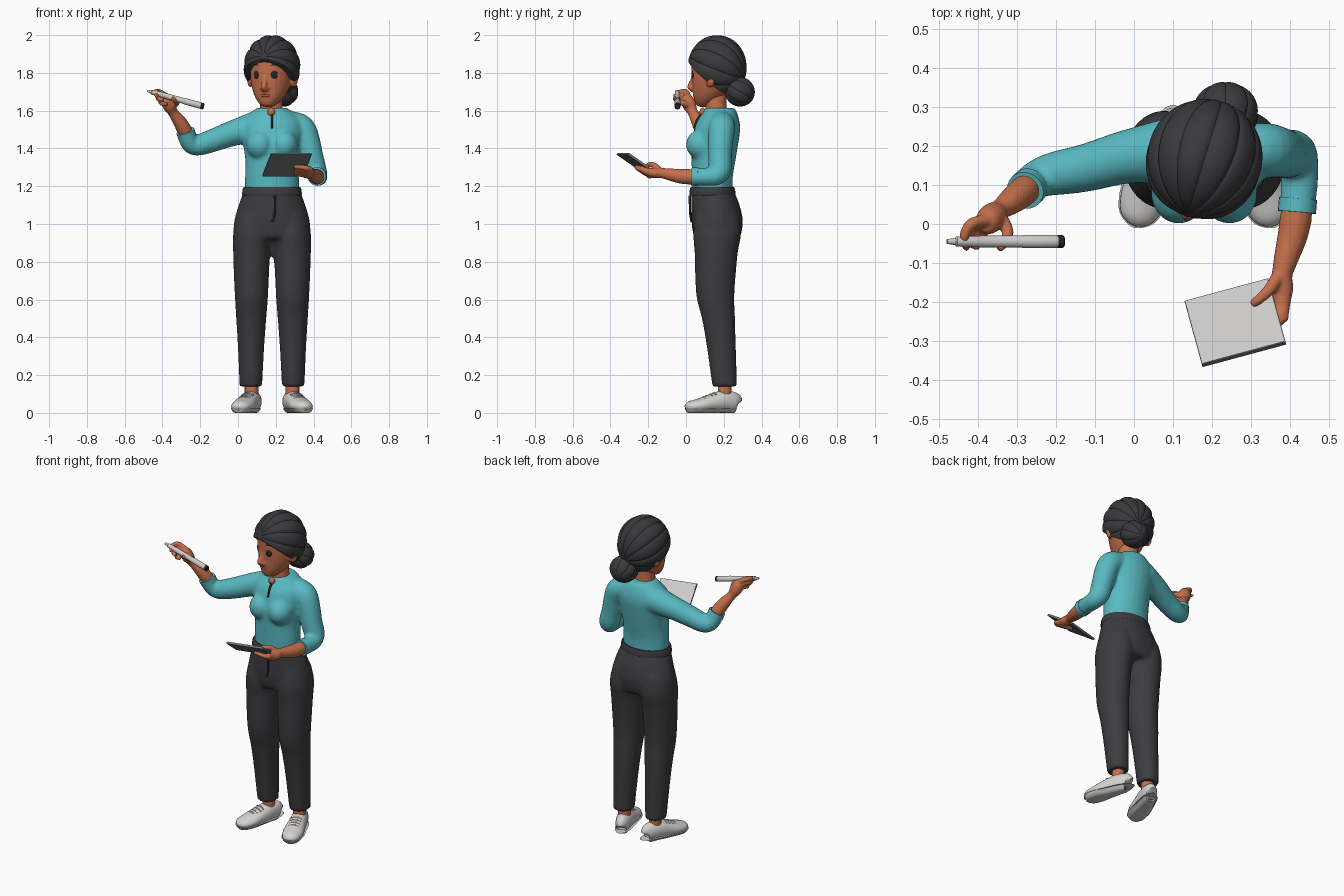
import bpy, bmesh
from math import sin, cos, pi, radians, atan2, sqrt
from mathutils import Vector, Matrix

cube = bpy.data.objects.get("Cube")
if cube:
    bpy.data.objects.remove(cube)


def material(name, r, g, b):
    m = bpy.data.materials.new(name)
    m.use_nodes = True
    m.diffuse_color = (r, g, b, 1)
    bsdf = m.node_tree.nodes["Principled BSDF"]
    bsdf.inputs["Base Color"].default_value = (r, g, b, 1)
    bsdf.inputs["Roughness"].default_value = 0.7
    return m


SKIN = material("skin", 0.56, 0.16, 0.07)
LIP = material("lip", 0.38, 0.09, 0.05)
TEAL = material("teal cloth", 0.1, 0.49, 0.54)
HAIR = material("dark hair", 0.042, 0.04, 0.045)
PANTS = material("charcoal cloth", 0.046, 0.045, 0.05)
WHITE = material("shoe white", 0.66, 0.65, 0.63)
GREY = material("light grey", 0.6, 0.59, 0.58)
DARK = material("dark grey", 0.18, 0.18, 0.18)
BLACK = material("near black", 0.02, 0.018, 0.018)


def smooth_rings(rings, steps):
    """Catmull-Rom resampling of rings (x, y, z, a, b)."""
    out = []
    for i in range(len(rings) - 1):
        p = [rings[max(0, min(len(rings) - 1, i + k))] for k in (-1, 0, 1, 2)]
        for s in range(steps):
            t = s / steps
            out.append([b + 0.5 * t * (c - a + t * (2 * a - 5 * b + 4 * c - d + t * (3 * (b - c) + d - a)))
                        for a, b, c, d in zip(*p)])
    return out + [list(rings[-1])]


def tube(bm, rings, level=False, n=24, steps=4):
    """Loft of elliptical rings; level keeps every ring horizontal."""
    rings = [tuple(r) if len(r) == 5 else tuple(r) + (r[3],) for r in rings]
    rings = smooth_rings(rings, steps)
    pts = [Vector(r[:3]) for r in rings]
    u, loops = None, []
    for i, r in enumerate(rings):
        t = (pts[min(i + 1, len(pts) - 1)] - pts[max(i - 1, 0)]).normalized()
        if level:
            u, v = Vector((1, 0, 0)), Vector((0, 1, 0))
        else:
            if u is None:
                u = t.cross(Vector((0, 0, 1)))
                if u.length < 0.1:
                    u = Vector((1, 0, 0))
            u = (u - t * u.dot(t)).normalized()
            v = u.cross(t)
        a, b = max(r[3], 0.001), max(r[4], 0.001)
        loops.append([bm.verts.new(pts[i] + u * a * cos(2 * pi * k / n) + v * b * sin(2 * pi * k / n))
                      for k in range(n)])
    for lo, hi in zip(loops, loops[1:]):
        for k in range(n):
            bm.faces.new((lo[k], lo[(k + 1) % n], hi[(k + 1) % n], hi[k]))
    bm.faces.new(loops[0])
    bm.faces.new(loops[-1])


def ball(bm, loc, radii, turn=0.0):
    m = Matrix.Translation(loc) @ Matrix.Rotation(turn, 4, 'Z') @ Matrix.Diagonal((*radii, 1))
    bmesh.ops.create_uvsphere(bm, u_segments=24, v_segments=16, radius=1, matrix=m)


def lobed_ball(bm, loc, radii, tilt, lobes, depth):
    """Sphere combed into strands running from front pole to back pole."""
    made = bmesh.ops.create_uvsphere(bm, u_segments=lobes * 10, v_segments=32, radius=1,
                                     matrix=Matrix.Rotation(pi / 2, 4, 'X'))
    for vert in made["verts"]:
        c = vert.co
        ring = sqrt(c.x ** 2 + c.z ** 2)
        groove = 1 - sqrt(abs(sin(lobes / 2 * atan2(c.z, c.x))))
        c *= 1 - depth * groove * ring
    bmesh.ops.transform(bm, verts=made["verts"], matrix=Matrix.Translation(loc)
                        @ Matrix.Diagonal((*radii, 1)) @ Matrix.Rotation(tilt, 4, 'X'))


def part(name, bm, mat, fuse=0, matrix=None):
    if matrix:
        bm.transform(matrix)
    bmesh.ops.recalc_face_normals(bm, faces=bm.faces[:])
    mesh = bpy.data.meshes.new(name)
    bm.to_mesh(mesh)
    bm.free()
    obj = bpy.data.objects.new(name, mesh)
    bpy.context.collection.objects.link(obj)
    mesh.materials.append(mat)
    bpy.ops.object.select_all(action='DESELECT')
    obj.select_set(True)
    bpy.context.view_layer.objects.active = obj
    bpy.ops.object.shade_smooth_by_angle(angle=radians(40))
    if fuse:
        mod = obj.modifiers.new("fuse", 'REMESH')
        mod.mode, mod.voxel_size, mod.use_smooth_shade = 'VOXEL', fuse, True
        mod = obj.modifiers.new("soften", 'SMOOTH')
        mod.factor, mod.iterations = 0.5, 6
    return obj


def tubes(name, mat, *paths, fuse=0, matrix=None, **kw):
    bm = bmesh.new()
    for path in paths:
        tube(bm, path, **kw)
    return part(name, bm, mat, fuse, matrix)


CX = 0.18  # middle of the body

# Shirt with both sleeves
bm = bmesh.new()
tube(bm, [(CX, y, z, a, b) for z, y, a, b in (
    (1.16, .14, .143, .106), (1.25, .14, .143, .108), (1.33, .145, .141, .116), (1.42, .152, .153, .124),
    (1.5, .165, .165, .122), (1.55, .172, .155, .11), (1.59, .18, .115, .09), (1.615, .18, .078, .078))], level=True)
for s in (-1, 1):
    ball(bm, (CX + s * .065, .08, 1.42), (.072, .08, .08))
left_sleeve = [(.27, .19, 1.535, .065), (.335, .19, 1.51, .07), (.365, .185, 1.45, .067), (.388, .18, 1.36, .063),
               (.41, .18, 1.285, .06), (.422, .155, 1.255, .052), (.424, .1, 1.25, .048), (.418, .03, 1.252, .046)]
right_sleeve = [(.1, .19, 1.515, .085), (-.02, .172, 1.483, .069), (-.12, .145, 1.447, .062), (-.2, .13, 1.42, .057),
                (-.238, .12, 1.417, .051), (-.262, .105, 1.44, .048), (-.277, .088, 1.488, .046)]
tube(bm, left_sleeve)
tube(bm, right_sleeve)
part("shirt", bm, TEAL, fuse=.01)
tubes("left_cuff", TEAL, [(.421, .065, 1.251, .049), (.418, .03, 1.252, .049)])
tubes("right_cuff", TEAL, [(-.269, .096, 1.462, .049), (-.279, .086, 1.492, .049)])
tubes("neck_slit", BLACK, [(CX, .098, 1.605, .006), (CX, .058, 1.55, .006), (CX, .043, 1.505, .005)], n=10)
bm = bmesh.new()
ball(bm, (CX - .004, .088, 1.592), (.02, .016, .024))
part("throat_notch", bm, SKIN)

# Trousers
bm = bmesh.new()
tube(bm, [(CX, y, z, a, b) for z, y, a, b in (
    (1.18, .14, .148, .112), (1.1, .156, .177, .128), (1.02, .165, .2, .136), (.95, .165, .204, .128),
    (.92, .165, .19, .115))], level=True)
for s in (-1, 1):
    tube(bm, [(CX + s * x, y, z, a, b) for z, x, y, a, b in (
        (1.05, .095, .165, .09, .115), (.95, .102, .165, .104, .127), (.85, .108, .16, .098, .115),
        (.7, .109, .155, .092, .106), (.6, .109, .157, .087, .099), (.5, .11, .172, .08, .088),
        (.35, .111, .187, .07, .077), (.14, .112, .205, .06, .066))], level=True)
part("trousers", bm, PANTS, fuse=.011)
tubes("waistband", PANTS, [(CX, .14, z, a, a - .036) for z, a in ((1.15, .155), (1.16, .158), (1.185, .155), (1.195, .15))],
      level=True, n=40)
tubes("fly_seam", PANTS, [(CX + .015, .02, 1.15, .006), (CX + .015, .022, 1.06, .006), (CX, .03, 1.01, .006)], n=8)

# Ankles and shoes
for s, side in ((-1, "right"), (1, "left")):
    place = Matrix.Translation((CX + s * .11, .2, 0)) @ Matrix.Rotation(s * radians(19), 4, 'Z')
    tubes(side + "_ankle", SKIN, [(0, .005, .06, .036), (0, .005, .19, .036)], matrix=place)
    shape = [(.077, .05, .016, .022), (.066, .056, .036, .05), (.0, .062, .049, .056), (-.06, .053, .054, .05),
             (-.13, .04, .06, .038), (-.185, .033, .048, .03), (-.208, .028, .026, .018), (-.214, .026, .006, .006)]
    for name, low, high, grow, mat in (("_shoe", .012, 1, 0, WHITE), ("_sole", 0, .024, .004, GREY)):
        bm = bmesh.new()
        tube(bm, [(0, y, z, a + grow, b + grow * 3) for y, z, a, b in shape])
        for v in bm.verts:
            v.co.z = min(max(v.co.z, low), high)
        part(side + name, bm, mat, matrix=place)
    laces = []
    for i in range(4):
        y, z = -.055 - .02 * i, .104 - .007 * i
        laces.append([(-.032, y, z - .009, .005), (0, y, z + .001, .005), (.032, y, z - .009, .005)])
    tubes(side + "_laces", GREY, *laces, matrix=place, n=8)

# Head, turned a little to its right
HEAD = Matrix.Translation((CX, .165, 1.8)) @ Matrix.Rotation(radians(-17), 4, 'Z')
bm = bmesh.new()
tube(bm, [(0, y, z, a, b) for z, y, a, b in (
    (-.18, -.075, .018, .022), (-.168, -.07, .042, .045), (-.13, -.047, .075, .08), (-.07, -.02, .102, .112),
    (0, -.005, .114, .132), (.08, 0, .116, .136), (.14, 0, .09, .11))], level=True)
tube(bm, [(0, -.122, .01, .01), (0, -.138, -.04, .012), (0, -.15, -.075, .016), (0, -.132, -.09, .014)], n=12)
for s in (-1, 1):
    ball(bm, (s * .12, .0, -.038), (.017, .028, .04), s * -.4)
    ball(bm, (s * .014, -.135, -.083), (.011, .014, .01))
part("head", bm, SKIN, fuse=.007, matrix=HEAD)
tubes("neck", SKIN, [(.178, .165, 1.56, .072, .068), (.177, .16, 1.61, .06, .056), (.175, .158, 1.74, .058, .058)], level=True)

bm = bmesh.new()
ball(bm, (0, -.122, -.12), (.027, .009, .009))
part("lips", bm, LIP, matrix=HEAD)
for s, side in ((-1, "right"), (1, "left")):
    bm = bmesh.new()
    ball(bm, (s * .046, -.118, -.008), (.021, .01, .026), s * .42)
    part(side + "_eye", bm, BLACK, matrix=HEAD)
    tubes(side + "_eyebrow", HAIR, [(s * .02, -.13, .034, .005), (s * .048, -.121, .044, .006), (s * .078, -.1, .034, .004)],
          matrix=HEAD, n=8)

# Combed hair cut along the hairline, and the bun
bm = bmesh.new()
lobed_ball(bm, (0, 0, .03), (.15, .157, .171), radians(-20), 12, .06)
cut = bmesh.ops.bisect_plane(bm, geom=bm.verts[:] + bm.edges[:] + bm.faces[:], plane_co=(0, -.15, .068),
                             plane_no=(0, -.195, -.23), clear_outer=True)
bmesh.ops.edgeloop_fill(bm, edges=[e for e in cut["geom_cut"] if isinstance(e, bmesh.types.BMEdge)])
part("hair", bm, HAIR, matrix=HEAD)
bm = bmesh.new()
lobed_ball(bm, (.235, .285, 1.7), (.085, .08, .08), radians(-30), 8, .06)
part("hair_bun", bm, HAIR)

# Right forearm and the hand gripping the marker
tubes("right_forearm_hand", SKIN,
      [(-.262, .105, 1.45, .036), (-.285, .083, 1.5, .039), (-.313, .06, 1.548, .035), (-.345, .036, 1.592, .027),
       (-.362, .02, 1.625, .036), (-.375, .006, 1.66, .034), (-.382, 0, 1.68, .022)],
      [(-.375, .01, 1.675, .016), (-.418, .0, 1.7, .015), (-.436, -.035, 1.698, .013), (-.428, -.064, 1.672, .01)],
      [(-.38, .01, 1.66, .016), (-.42, -.01, 1.675, .015), (-.42, -.045, 1.662, .013), (-.395, -.06, 1.66, .01)],
      [(-.37, .01, 1.64, .016), (-.405, -.015, 1.645, .015), (-.4, -.042, 1.637, .013), (-.375, -.035, 1.635, .011)],
      [(-.345, .02, 1.625, .018), (-.325, -.015, 1.64, .016), (-.33, -.045, 1.652, .013), (-.348, -.064, 1.668, .011)],
      fuse=.005, n=14)


def marker_rings(*stops):
    tip, end = Vector((-.48, -.045, 1.705)), Vector((-.18, -.045, 1.622))
    return [(*tip.lerp(end, f), r) for f, r in stops]


tubes("marker", GREY, marker_rings((0, .006), (.07, .009), (.08, .013), (.3, .015), (.64, .015), (.65, .017), (.94, .017)),
      steps=1)
tubes("marker_cap", BLACK, marker_rings((.94, .0165), (.99, .0165), (1, .013)), steps=1)

# Left forearm and the hand holding the tablet from below
fingers = [[(.378, -.165 - .02 * i, 1.262 + .01 * i, .016), (.368, -.192 - .02 * i, 1.255 + .013 * i, .015),
            (.335, -.2 - .02 * i, 1.262 + .013 * i, .013), (.295, -.2 - .02 * i, 1.264 + .013 * i, .01)] for i in range(4)]
tubes("left_forearm_hand", SKIN,
      [(.421, .07, 1.25, .036), (.416, .02, 1.25, .041), (.407, -.03, 1.253, .039), (.39, -.09, 1.263, .032),
       (.38, -.13, 1.27, .027), (.378, -.165, 1.27, .032, .027), (.38, -.205, 1.278, .022, .02), (.384, -.25, 1.296, .012)],
      [(.37, -.135, 1.28, .018), (.35, -.165, 1.308, .016), (.327, -.188, 1.316, .014), (.302, -.207, 1.31, .011)],
      *fingers, fuse=.005, n=14)

# Tablet: dark case with a pale screen plate on its upper side
across, along = Vector((.215, .058, 0)), Vector((.045, -.164, .115))
normal = along.cross(across).normalized()
corner = Vector((.13, -.2, 1.257))
for name, mat, low, high, inset in (("tablet_case", DARK, -.006, .005, 0), ("tablet_screen", GREY, .004, .007, .012)):
    bm = bmesh.new()
    corners = [[bm.verts.new(corner + across * (inset + p * (1 - 2 * inset)) + along * (inset + q * (1 - 2 * inset)) + normal * h)
                for p, q in ((0, 0), (1, 0), (1, 1), (0, 1))] for h in ((low, high) if normal.z > 0 else (-low, -high))]
    bm.faces.new(corners[0])
    bm.faces.new(corners[1])
    for k in range(4):
        j = (k + 1) % 4
        bm.faces.new((corners[0][k], corners[0][j], corners[1][j], corners[1][k]))
    part(name, bm, mat)
